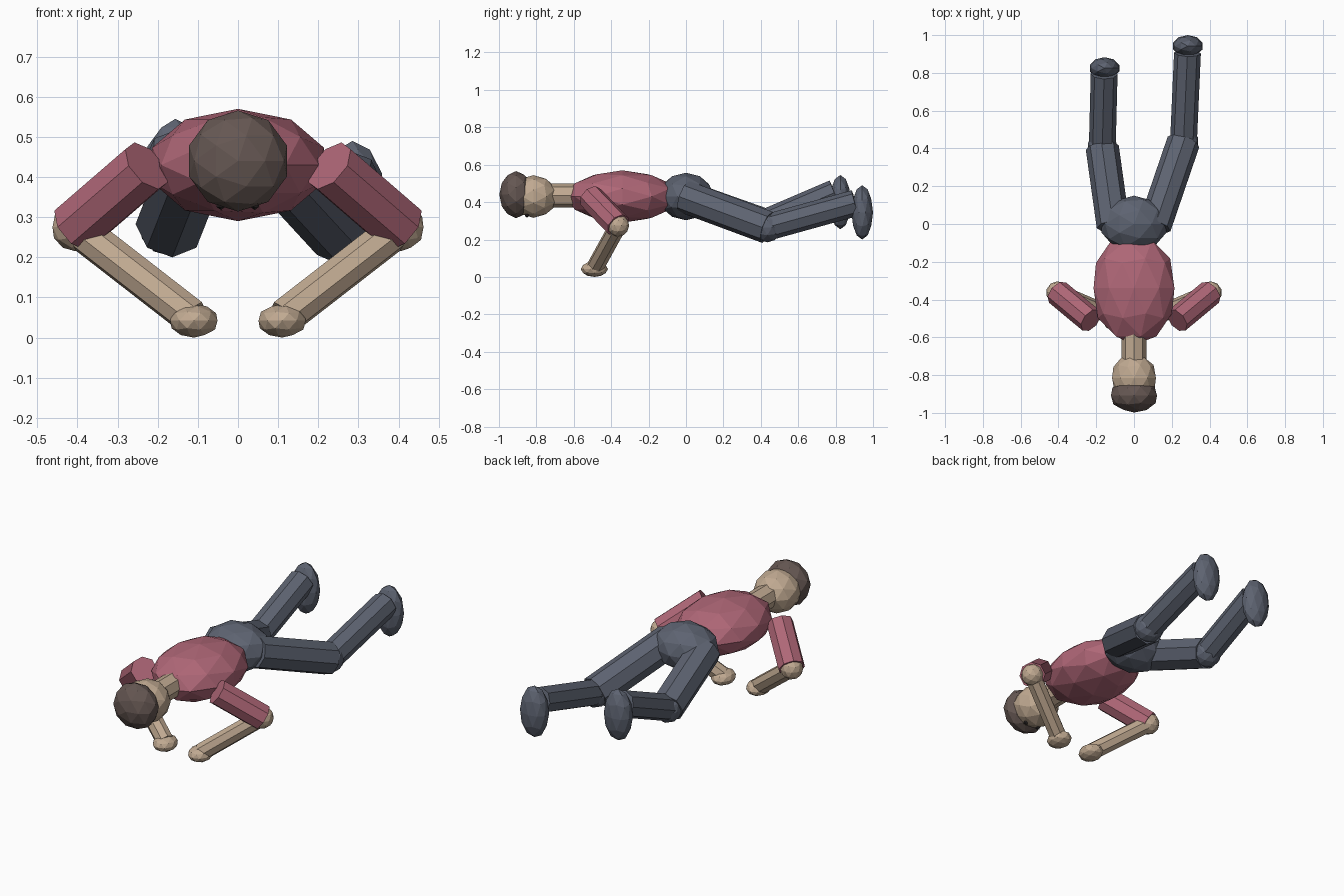
import bpy
from math import pi
from mathutils import Vector

cube = bpy.data.objects.get("Cube")
if cube:
    bpy.data.objects.remove(cube, do_unlink=True)


def material(name, r, g, b):
    m = bpy.data.materials.new(name)
    m.use_nodes = True
    m.diffuse_color = (r, g, b, 1)
    m.node_tree.nodes["Principled BSDF"].inputs["Base Color"].default_value = (r, g, b, 1)
    return m


skin = material("skin", 0.53, 0.40, 0.285)
shirt = material("shirt_red", 0.43, 0.135, 0.185)
trousers = material("slate_trousers", 0.11, 0.125, 0.165)
hair = material("dark_brown_hair", 0.13, 0.095, 0.085)
eye_dark = material("eye_dark", 0.03, 0.025, 0.025)


def finish(name, mat):
    ob = bpy.context.object
    ob.name = name
    ob.data.name = name
    ob.data.materials.append(mat)
    return ob


def ball(name, centre, radii, mat, along_y=False, detail=2):
    """Faceted ellipsoid; along_y lays its pole along the body."""
    bpy.ops.mesh.primitive_ico_sphere_add(subdivisions=detail, radius=1, location=centre)
    ob = finish(name, mat)
    rx, ry, rz = radii
    if along_y:
        ob.rotation_euler.x = pi / 2
        ob.scale = (rx, rz, ry)
    else:
        ob.scale = radii
    return ob


def limb(name, start, end, radius, mat):
    """Eight-sided cylinder between two joints."""
    a, b = Vector(start), Vector(end)
    bpy.ops.mesh.primitive_cylinder_add(vertices=8, radius=radius, depth=(b - a).length,
                                        location=(a + b) / 2)
    ob = finish(name, mat)
    ob.rotation_euler = (b - a).to_track_quat('Z', 'Y').to_euler()
    return ob


# Trunk and head, lying face down
ball("torso", (0, -0.34, 0.43), (0.225, 0.30, 0.14), shirt, along_y=True)
ball("pelvis", (0, 0, 0.43), (0.18, 0.15, 0.127), trousers)
limb("neck", (0, -0.73, 0.435), (0, -0.56, 0.435), 0.065, skin)
ball("head", (0, -0.815, 0.43), (0.122, 0.13, 0.114), skin, along_y=True)
ball("hair", (0, -0.908, 0.44), (0.128, 0.09, 0.126), hair, along_y=True)

# Arms and eyes, the same on both sides
for side, s in (("left", 1), ("right", -1)):
    shoulder = (s * 0.228, -0.51, 0.428)
    elbow = (s * 0.405, -0.363, 0.275)
    wrist = (s * 0.115, -0.487, 0.05)
    limb(side + "_upper_arm", shoulder, elbow, 0.07, shirt)
    ball(side + "_elbow", elbow, (0.06, 0.06, 0.06), skin)
    limb(side + "_forearm", elbow, wrist, 0.047, skin)
    ball(side + "_hand", (s * 0.11, -0.49, 0.042), (0.062, 0.073, 0.042), skin)
    ball(side + "_eye", (s * 0.042, -0.85, 0.331), (0.013, 0.013, 0.013), eye_dark, detail=1)

# Legs, each bent differently
legs = {
    "left": ((0.11, -0.01, 0.43), (0.262, 0.435, 0.265), (0.283, 0.905, 0.395), (0.285, 0.942, 0.345)),
    "right": ((-0.11, -0.01, 0.43), (-0.168, 0.405, 0.283), (-0.158, 0.795, 0.45), (-0.156, 0.825, 0.40)),
}
for side, (hip, knee, ankle, foot) in legs.items():
    limb(side + "_thigh", hip, knee, 0.088, trousers)
    ball(side + "_knee", knee, (0.08, 0.08, 0.08), trousers)
    limb(side + "_shin", knee, ankle, 0.071, trousers)
    ball(side + "_foot", foot, (0.082, 0.058, 0.145), trousers)
